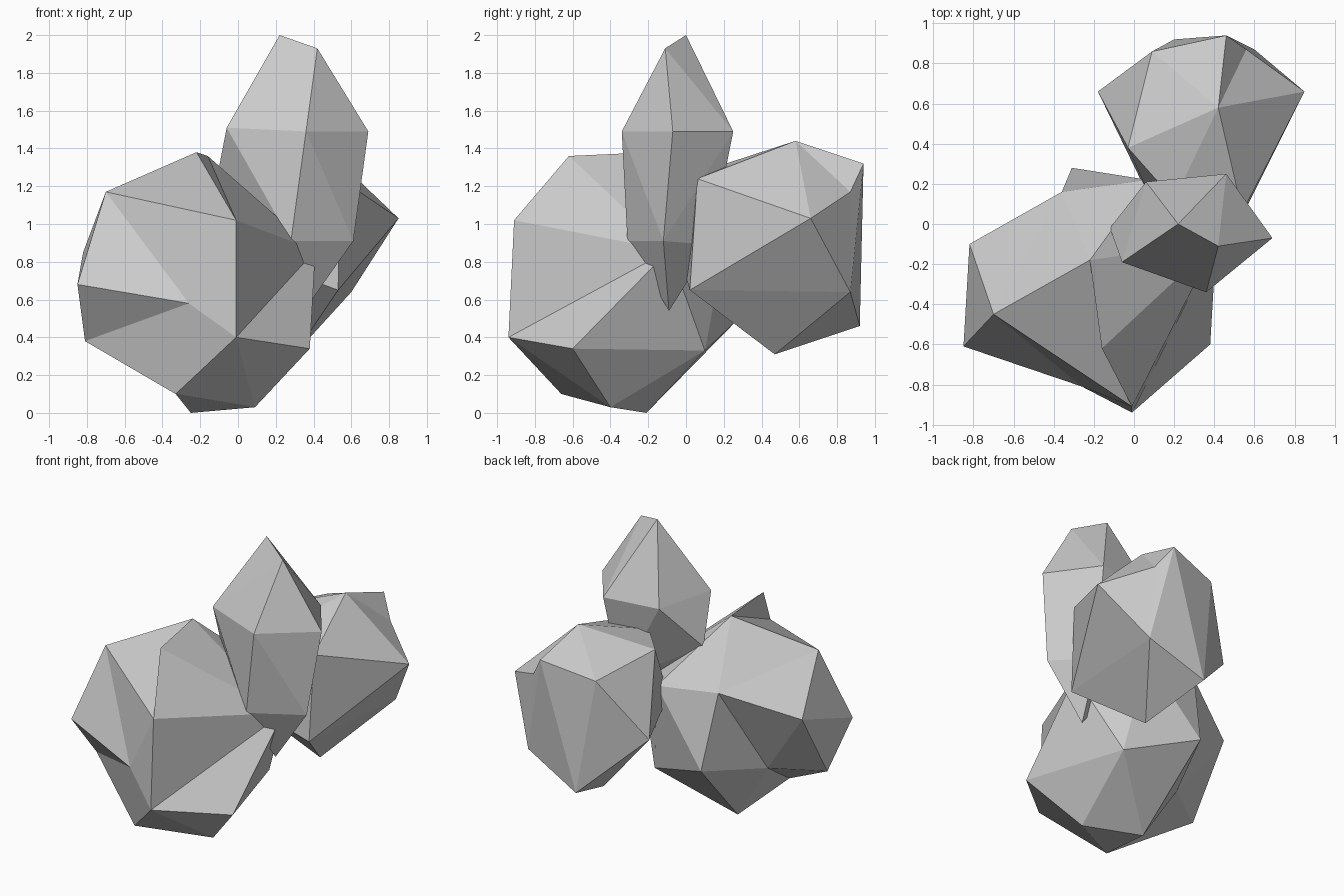
import bpy, bmesh
from mathutils import Vector


def rock(name, centre, bulge, corners, ridges=()):
    """Faceted boulder: wrap a hull round the corners. A bulge below 1 evens out
    the corner distances while wrapping, so dented corners stay in the skin.
    Ridges name corner pairs that must share an edge (set by turning edges)."""
    c = Vector(centre)
    bm = bmesh.new()
    verts, home = [], {}
    for p in corners:
        d = Vector(p) - c
        v = bm.verts.new(c + d.normalized() * d.length ** bulge)
        verts.append(v)
        home[v] = Vector(p)
    bmesh.ops.convex_hull(bm, input=verts)
    for v, p in home.items():
        v.co = p
    for _ in range(2):
        for a, b in ridges:
            pair = {verts[a], verts[b]}
            for e in list(bm.edges):
                if set(e.verts) == pair:
                    break
            else:
                for e in list(bm.edges):
                    tips = {v for f in e.link_faces for v in f.verts} - set(e.verts)
                    if tips == pair:
                        bmesh.utils.edge_rotate(e, True)
                        break
    bmesh.ops.delete(bm, geom=[v for v in bm.verts if not v.link_faces], context='VERTS')
    bmesh.ops.recalc_face_normals(bm, faces=bm.faces)
    mesh = bpy.data.meshes.new(name)
    bm.to_mesh(mesh)
    bm.free()
    ob = bpy.data.objects.new(name, mesh)
    bpy.context.collection.objects.link(ob)
    return ob


# Large front boulder
rock("front_boulder", (-0.22, -0.30, 0.68), 0.2, [
    (-0.70, -0.45, 1.17), (-0.16, -0.62, 1.36), (-0.22, -0.18, 1.38),
    (-0.01, -0.91, 1.02), (-0.01, -0.94, 0.40), (-0.85, -0.61, 0.68),
    (-0.81, -0.39, 0.38), (-0.26, -0.81, 0.58), (-0.33, -0.66, 0.10),
    (-0.25, -0.21, 0.00), (0.09, -0.40, 0.03), (0.38, -0.60, 0.34),
    (0.41, -0.09, 0.86), (-0.82, -0.10, 0.85), (-0.36, 0.16, 1.01),
    (-0.31, 0.28, 0.50), (0.17, 0.10, 0.33), (-0.50, -0.18, 0.40),
    (0.07, 0.22, 0.97)],
    [(2, 3), (2, 12), (4, 12), (0, 7), (4, 7), (6, 7), (5, 7), (7, 8),
     (14, 17), (6, 17), (8, 17), (9, 17), (13, 17), (15, 17),
     (0, 14), (2, 14), (14, 18), (15, 18)])

# Tall pointed rock: tip, upper ring, lower ring, foot
rock("tall_rock", (0.30, -0.04, 1.25), 1.0, [
    (0.22, 0.00, 2.00), (0.42, -0.11, 1.93),
    (-0.06, -0.19, 1.51), (0.36, -0.34, 1.49), (0.69, -0.07, 1.49),
    (0.46, 0.25, 1.49), (0.06, 0.21, 1.50),
    (0.28, -0.31, 0.91), (0.61, -0.12, 0.91), (0.41, 0.13, 0.89),
    (-0.12, -0.02, 1.20), (0.35, -0.09, 0.54)])

# Rear boulder
rock("rear_boulder", (0.33, 0.50, 0.88), 0.4, [
    (0.42, 0.58, 1.44), (0.46, 0.94, 1.32), (0.85, 0.66, 1.03),
    (0.56, 0.87, 1.17), (0.09, 0.86, 1.24), (-0.03, 0.38, 1.31),
    (-0.18, 0.66, 0.83), (0.60, 0.87, 0.64), (0.20, 0.92, 0.46),
    (0.30, 0.47, 0.31), (0.53, 0.02, 0.65), (0.54, 0.06, 1.24),
    (0.20, 0.12, 1.29), (0.15, -0.02, 0.79)],
    [(0, 3), (1, 3), (2, 3), (3, 7), (0, 11), (2, 11), (2, 10), (2, 7), (6, 9)])
